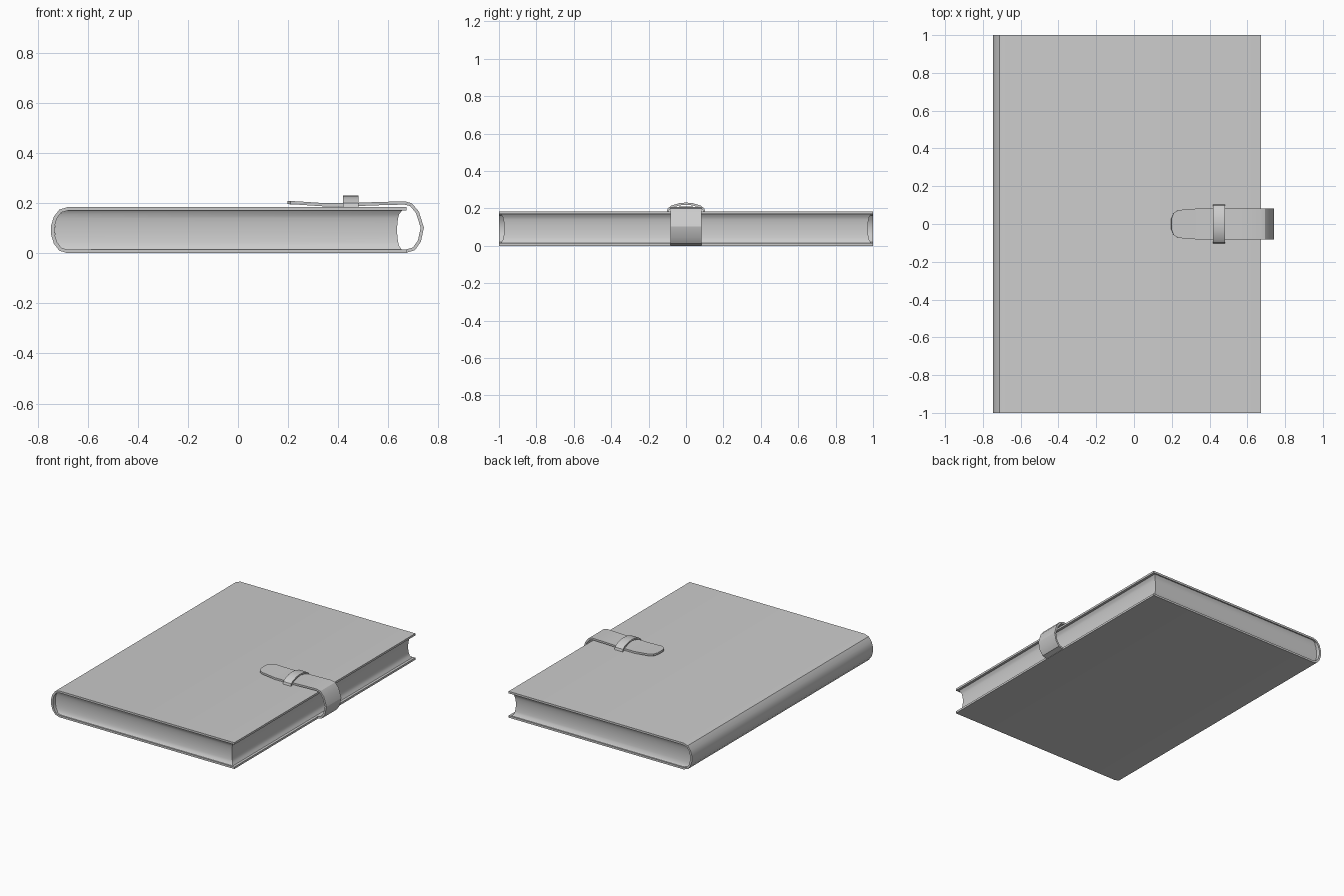
import bpy, bmesh, math
from mathutils import Vector

if "Cube" in bpy.data.objects:
    bpy.data.objects.remove(bpy.data.objects["Cube"])


def finish(name, bm, angle=30):
    bmesh.ops.recalc_face_normals(bm, faces=bm.faces)
    mesh = bpy.data.meshes.new(name)
    bm.to_mesh(mesh)
    bm.free()
    ob = bpy.data.objects.new(name, mesh)
    bpy.context.collection.objects.link(ob)
    bpy.ops.object.select_all(action='DESELECT')
    ob.select_set(True)
    bpy.context.view_layer.objects.active = ob
    bpy.ops.object.shade_smooth_by_angle(angle=math.radians(angle))
    return ob


def loft(name, rings, angle=30):
    """Closed solid through a row of four-cornered sections."""
    bm = bmesh.new()
    rows = [[bm.verts.new(p) for p in r] for r in rings]
    for a, b in zip(rows, rows[1:]):
        for i in range(4):
            j = (i + 1) % 4
            bm.faces.new((a[i], a[j], b[j], b[i]))
    bm.faces.new(rows[0])
    bm.faces.new(rows[-1])
    return finish(name, bm, angle)


def ribbon(name, path, thick, widths, place, angle=30):
    """Thick strip: outer path, offset inward by thick (sign = side)."""
    pts = [Vector(p) for p in path]
    rings = []
    for i, p in enumerate(pts):
        d0 = (p - pts[max(i - 1, 0)]).normalized()
        d1 = (pts[min(i + 1, len(pts) - 1)] - p).normalized()
        d = (d0 + d1).normalized()
        q = p + Vector((-d.y, d.x)) * thick
        w = widths[min(i, len(widths) - 1)]
        rings.append([place(p, -w), place(p, w), place(q, w), place(q, -w)])
    return loft(name, rings, angle)


def in_xz(p, w):
    return (p.x, w, p.y)


# Wrap-around cover with rounded spine
spine = [(-0.68, 0.184), (-0.713, 0.174), (-0.735, 0.146), (-0.746, 0.11)]
spine += [(x, 0.184 - z) for x, z in reversed(spine)]
ribbon("cover", [(0.672, 0.184)] + spine + [(0.672, 0)], 0.014, [1.0], in_xz)

# Page block: three hollowed edges, rounded against the spine
levels = 10
rings = []
for k in range(levels + 1):
    t = 2 * k / levels - 1
    z = 0.092 + 0.079 * t
    hollow = 0.02 * math.sqrt(max(0, 1 - t * t))
    left = -0.69 - 0.042 * math.sqrt(max(0, 1 - t * t))
    right, half = 0.655 - hollow, 0.992 - hollow
    rings.append([(left, -half, z), (right, -half, z),
                  (right, half, z), (left, half, z)])
loft("pages", rings)

# Closing strap with rounded tip, curling round to the back cover
strap = [(0.198, 0.209), (0.21, 0.208), (0.235, 0.207), (0.34, 0.2),
         (0.45, 0.2), (0.55, 0.204), (0.666, 0.207), (0.694, 0.199),
         (0.722, 0.166), (0.742, 0.102), (0.73, 0.046), (0.706, 0.012),
         (0.672, 0.002)]
ribbon("strap", strap, -0.013, [0.028, 0.058, 0.074, 0.082], in_xz, 25)

# Arched keeper loop over the strap
half_arch = [(-0.104, 0.18), (-0.098, 0.2), (-0.078, 0.215), (-0.036, 0.228)]
arch = half_arch + [(0, 0.231)] + [(-y, z) for y, z in reversed(half_arch)]
ribbon("keeper_loop", arch, -0.012, [0.031],
       lambda p, w: (0.45 + w, p.x, p.y))
